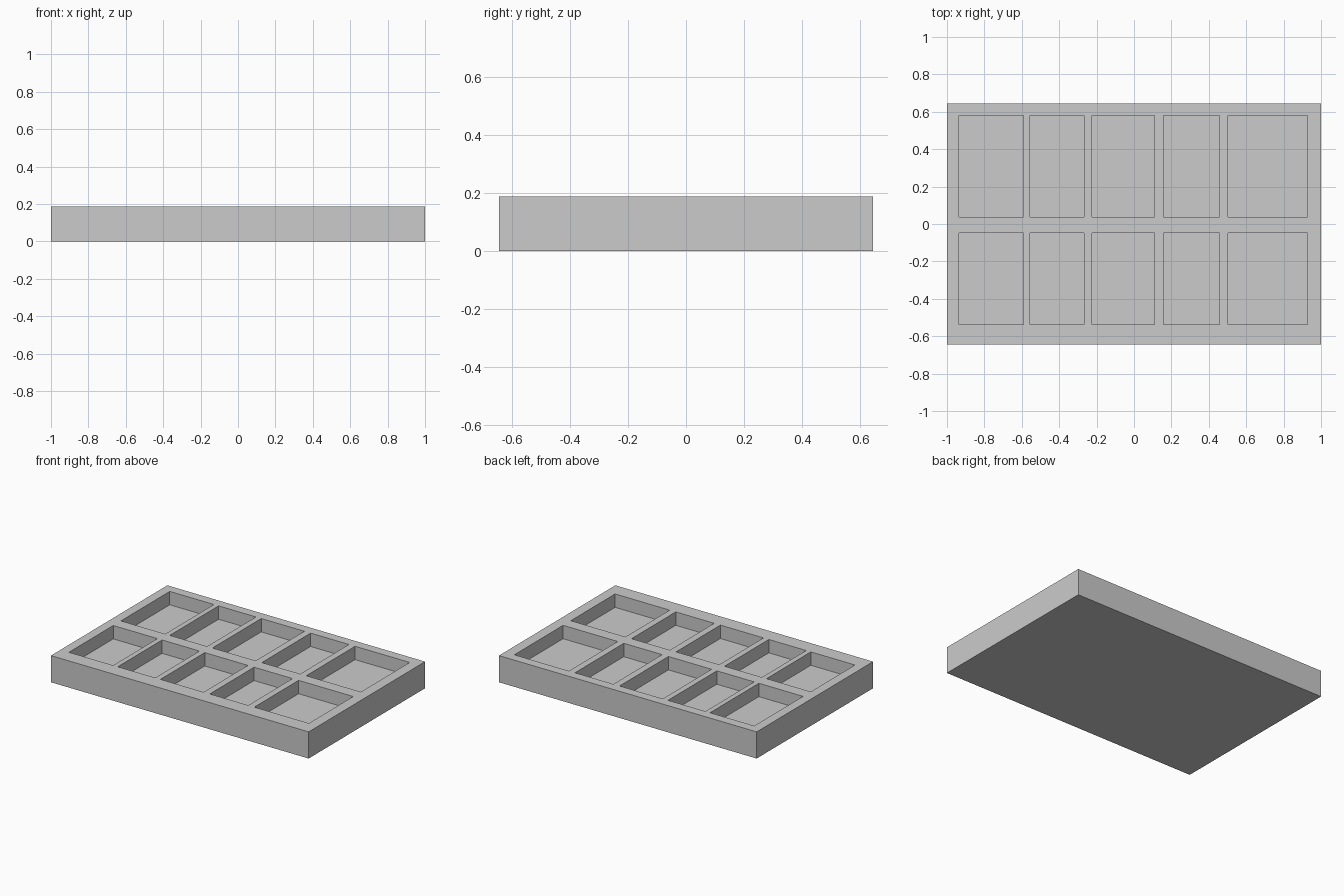
import bpy

if "Cube" in bpy.data.objects:
    bpy.data.objects.remove(bpy.data.objects["Cube"])

WIDTH, DEPTH, HEIGHT = 2.0, 1.29, 0.187
FLOOR = 0.093  # height of the pocket floors

COLUMNS = [(-0.935, -0.592), (-0.556, -0.266), (-0.225, 0.11),
           (0.158, 0.456), (0.503, 0.927)]
ROWS = [(-0.538, -0.047), (0.038, 0.579)]


def box(name, x, y, z):
    """Box spanning the given (min, max) ranges."""
    spans = (x, y, z)
    bpy.ops.mesh.primitive_cube_add(size=1, location=[(a + b) / 2 for a, b in spans])
    obj = bpy.context.object
    obj.name = name
    obj.scale = [b - a for a, b in spans]
    bpy.ops.object.transform_apply(location=True, rotation=False, scale=True)
    return obj


# Solid tray block
tray = box("tray", (-WIDTH / 2, WIDTH / 2), (-DEPTH / 2, DEPTH / 2), (0, HEIGHT))

# Pocket cutters, two rows of five, joined into one helper
cutters = [box("pocket_cutter", x, y, (FLOOR, HEIGHT + 0.1))
           for y in ROWS for x in COLUMNS]
bpy.ops.object.select_all(action='DESELECT')
for c in cutters:
    c.select_set(True)
bpy.context.view_layer.objects.active = cutters[0]
bpy.ops.object.join()
cutter = cutters[0]
cutter.hide_render = True

# Sink the pockets into the tray
cut = tray.modifiers.new("pockets", 'BOOLEAN')
cut.operation = 'DIFFERENCE'
cut.solver = 'EXACT'
cut.object = cutter
bpy.context.view_layer.objects.active = tray
bpy.ops.object.modifier_apply(modifier=cut.name)
bpy.data.objects.remove(cutter)
